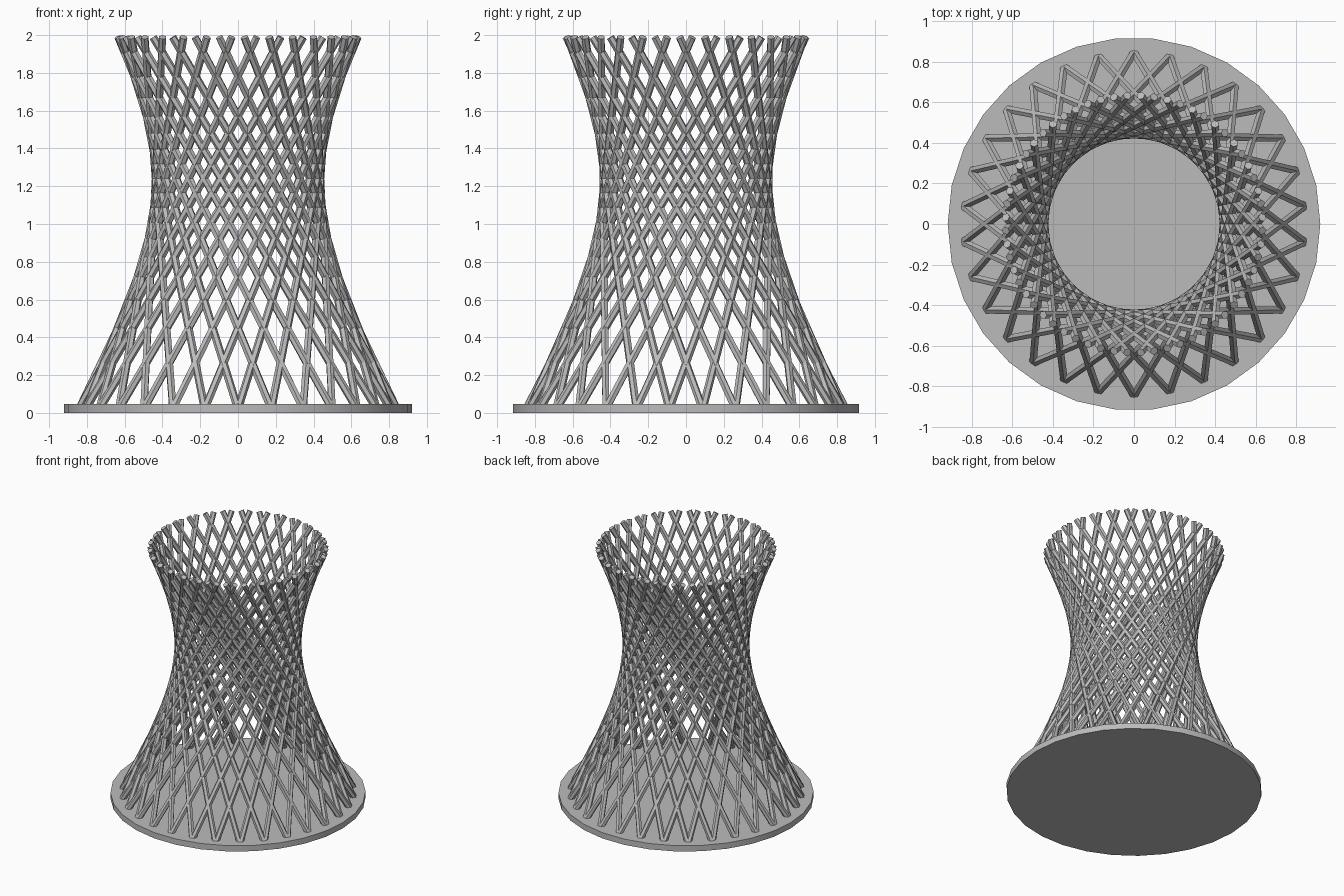
import bpy, bmesh, math
from mathutils import Matrix, Vector

if "Cube" in bpy.data.objects:
    bpy.data.objects.remove(bpy.data.objects["Cube"])

STRUTS = 30          # per winding direction
STRUT_RADIUS = 0.021
FOOT_RADIUS, FOOT_Z = 0.848, 0.02
HEAD_RADIUS, HEAD_Z = 0.635, 1.989
TWIST = math.radians(105)

grey = bpy.data.materials.new("plain grey")
grey.use_nodes = True
colour = (0.5, 0.5, 0.5, 1)
grey.diffuse_color = colour
grey.node_tree.nodes["Principled BSDF"].inputs["Base Color"].default_value = colour


def cylinder_mesh(name, sides, radius, depth, matrix):
    bm = bmesh.new()
    bmesh.ops.create_cone(bm, cap_ends=True, segments=sides, radius1=radius,
                          radius2=radius, depth=depth, matrix=matrix)
    mesh = bpy.data.meshes.new(name)
    bm.to_mesh(mesh)
    bm.free()
    mesh.materials.append(grey)
    return mesh


def add_object(name, mesh, turn=0):
    obj = bpy.data.objects.new(name, mesh)
    obj.rotation_euler.z = turn
    bpy.context.collection.objects.link(obj)
    return obj


def strut_mesh(name, twist):
    # straight bar from a foot on the base to a twisted point on the rim
    foot = Vector((FOOT_RADIUS, 0, FOOT_Z))
    head = Vector((HEAD_RADIUS * math.cos(twist), HEAD_RADIUS * math.sin(twist), HEAD_Z))
    axis = head - foot
    matrix = Matrix.Translation((foot + head) / 2) @ axis.to_track_quat('Z', 'Y').to_matrix().to_4x4()
    return cylinder_mesh(name, 6, STRUT_RADIUS, axis.length, matrix)


# round base plate
base_depth = 0.046
base = add_object("base_plate", cylinder_mesh(
    "base_plate", 30, 0.92, base_depth, Matrix.Translation((0, 0, base_depth / 2))
    @ Matrix.Rotation(math.pi / 2, 4, 'Z')))
bpy.ops.object.select_all(action='DESELECT')
base.select_set(True)
bpy.context.view_layer.objects.active = base
bpy.ops.object.shade_smooth_by_angle(angle=math.radians(30))

# two opposite windings of lattice struts
for name, twist in (("left_strut", TWIST), ("right_strut", -TWIST)):
    mesh = strut_mesh(name, twist)
    for i in range(STRUTS):
        add_object(f"{name}_{i + 1}", mesh, math.pi / 2 + i * math.tau / STRUTS)
